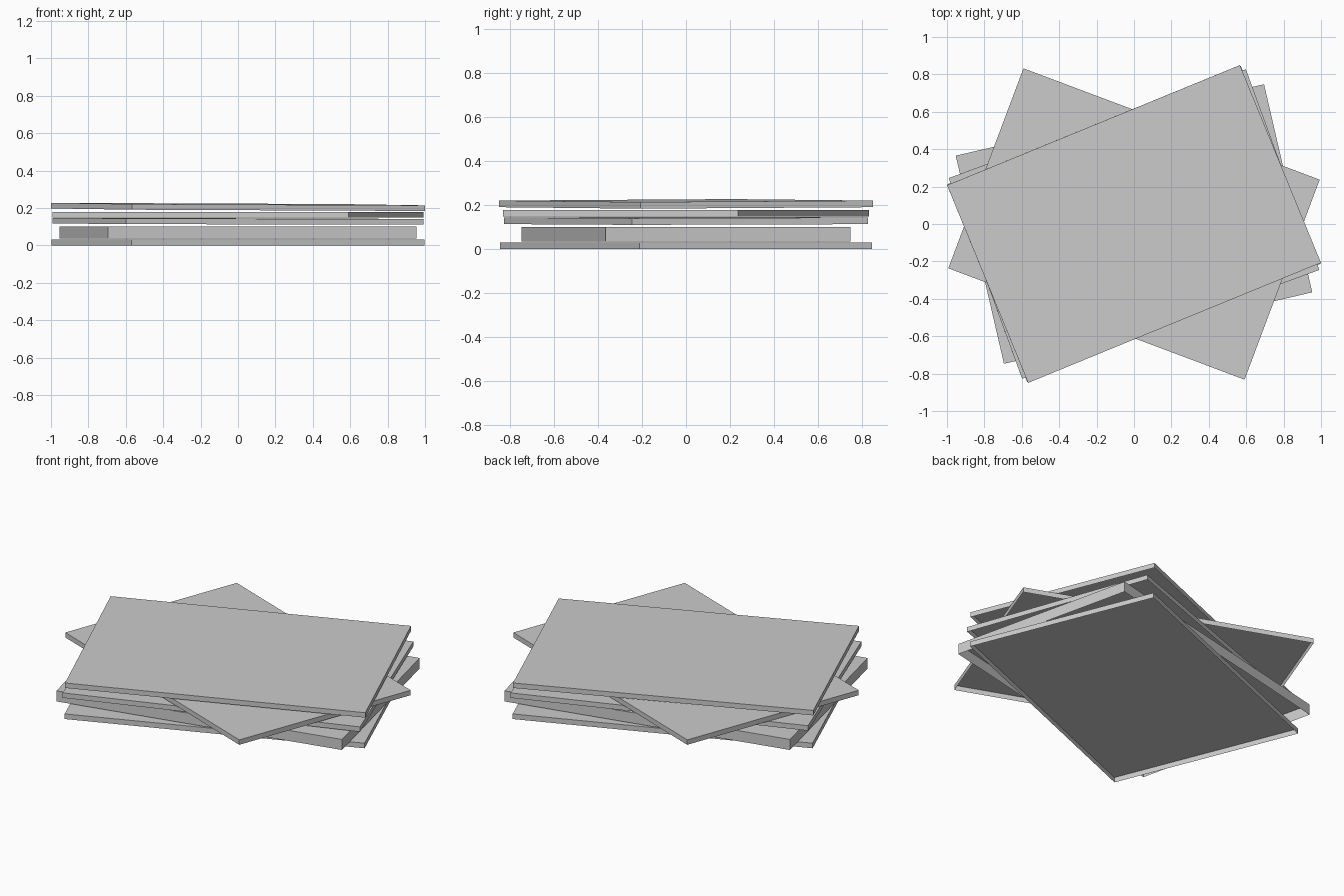
import bpy
import bmesh
from math import radians, atan

if "Cube" in bpy.data.objects:
    bpy.data.objects.remove(bpy.data.objects["Cube"], do_unlink=True)

LENGTH, WIDTH = 1.692, 1.142


def make_material(name, rgb):
    mat = bpy.data.materials.new(name)
    mat.use_nodes = True
    color = (*rgb, 1.0)
    mat.diffuse_color = color
    mat.node_tree.nodes["Principled BSDF"].inputs["Base Color"].default_value = color
    return mat


grey = make_material("plain grey", (0.6, 0.6, 0.6))


def tray(name, bottom, top, turn, slope_x=0.0, slope_y=0.0):
    """Rectangular lid, open underneath, turned about z and then leaned."""
    bm = bmesh.new()
    bmesh.ops.create_cube(bm, size=1)
    bmesh.ops.scale(bm, vec=(LENGTH, WIDTH, top - bottom), verts=bm.verts)
    underside = [f for f in bm.faces if f.normal.z < -0.5]
    bmesh.ops.delete(bm, geom=underside, context='FACES')
    mesh = bpy.data.meshes.new(name)
    bm.to_mesh(mesh)
    bm.free()
    mesh.materials.append(grey)

    obj = bpy.data.objects.new(name, mesh)
    bpy.context.collection.objects.link(obj)
    obj.rotation_mode = 'ZXY'
    obj.rotation_euler = (atan(slope_y), -atan(slope_x), radians(turn))
    obj.location.z = (bottom + top) / 2


# Stack of loosely twisted trays, from the ground up
tray("bottom_tray", 0.0, 0.031, 22.0)
tray("thick_tray", 0.036, 0.1, 13.05)
tray("middle_tray", 0.114, 0.144, 20.1, -0.003, 0.002)
tray("crossed_tray", 0.149, 0.179, -20.6)
tray("top_tray", 0.191, 0.221, 22.3, -0.006, 0.004)
